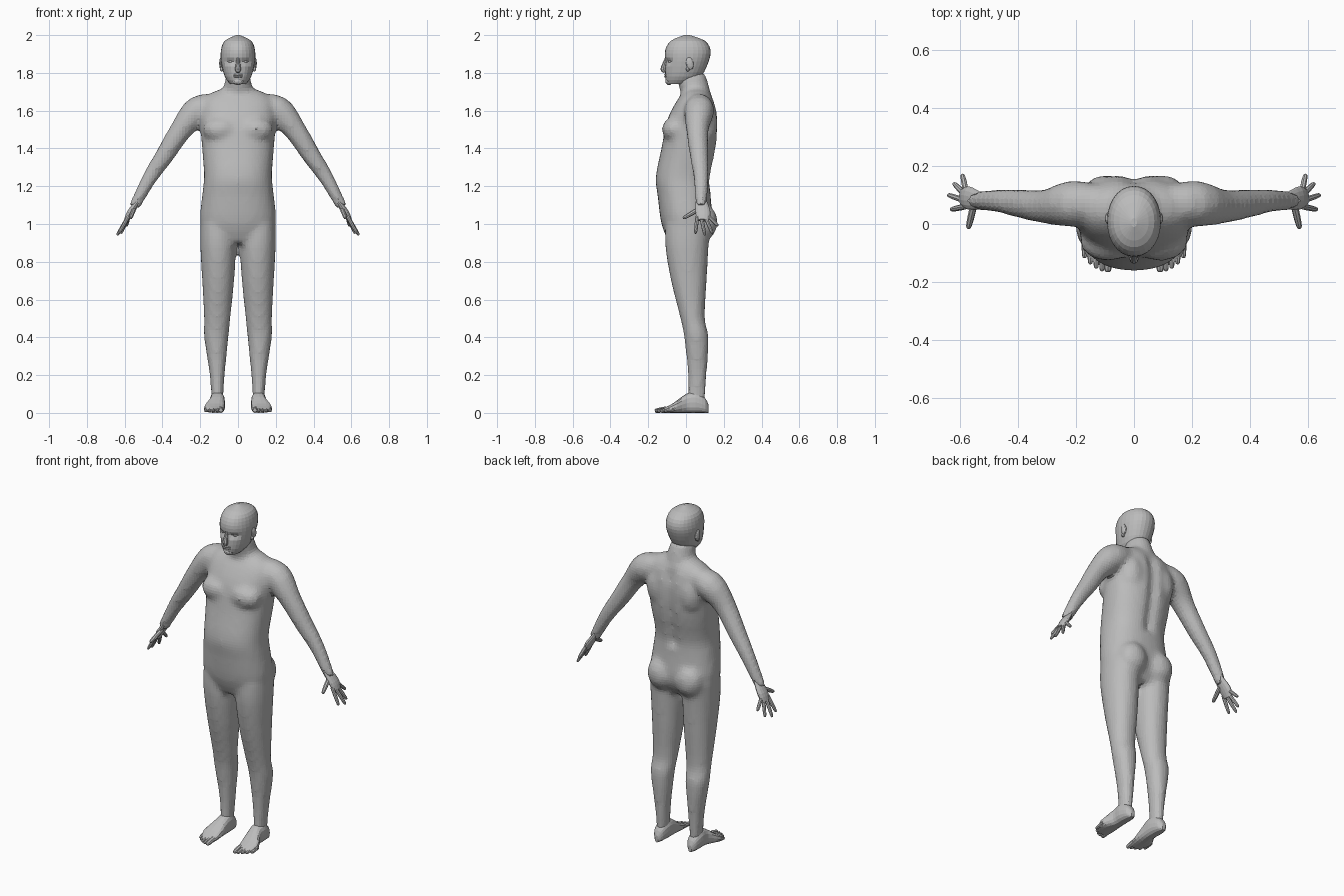
import bpy
import bmesh
from math import sin, cos, pi, copysign
from mathutils import Vector, Matrix

cube = bpy.data.objects.get("Cube")
if cube:
    bpy.data.objects.remove(cube)

grey = bpy.data.materials.new("body grey")
grey.use_nodes = True
grey.diffuse_color = (0.5, 0.5, 0.5, 1)
grey.node_tree.nodes["Principled BSDF"].inputs["Base Color"].default_value = grey.diffuse_color

ACROSS_X = Vector((1, 0, 0))
ACROSS_Y = Vector((0, 1, 0))


def smooth(rows, steps=3):
    """Fill in rows along a smooth spline through the given ones."""
    result = []
    last = len(rows) - 1
    for i in range(last):
        before, start = rows[max(i - 1, 0)], rows[i]
        end, after = rows[i + 1], rows[min(i + 2, last)]
        for k in range(steps):
            t = k / steps
            result.append(tuple(
                b + t / 2 * (c - a + t * (2 * a - 5 * b + 4 * c - d + t * (3 * b - 3 * c + d - a)))
                for a, b, c, d in zip(before, start, end, after)))
    return result + [rows[last]]


def oval(sides, power=2):
    """Unit superellipse points, starting at the positive first axis."""
    angles = [2 * pi * i / sides for i in range(sides)]
    return [tuple(copysign(abs(f(angle)) ** (2 / power), f(angle)) for f in (cos, sin))
            for angle in angles]


def level_rings(rows, sides=24, power=2.1):
    """Horizontal rings from rows of height, right, left, front, back."""
    return [[Vector((((right + left) + (left - right) * c) / 2,
                     ((front + back) + (back - front) * s) / 2, height))
             for c, s in oval(sides, power)]
            for height, right, left, front, back in smooth(rows)]


def centred_rings(rows, sides=24, power=2.1):
    """Horizontal rings from rows of height, half width, front, back."""
    return level_rings([(height, -half, half, front, back) for height, half, front, back in rows],
                       sides, power)


def tube_rings(rows, across, flatness=1, sides=10):
    """Rings along a path of x, y, z, radius."""
    rows = smooth(rows)
    points = [Vector(row[:3]) for row in rows]
    rings = []
    for i, point in enumerate(points):
        along = (points[min(i + 1, len(points) - 1)] - points[max(i - 1, 0)]).normalized()
        wide = (across - along * across.dot(along)).normalized()
        thick = along.cross(wide) * flatness
        rings.append([point + (wide * c + thick * s) * row_radius
                      for row_radius in [rows[i][3]] for c, s in oval(sides)])
    return rings


def skin(bm, rings, side=1):
    """Bridge the rings and cap both ends; a negative side mirrors them."""
    loops = [[bm.verts.new((p.x * side, p.y, p.z)) for p in ring] for ring in rings]
    faces = [bm.faces.new(loops[0]), bm.faces.new(loops[-1])]
    for low, high in zip(loops, loops[1:]):
        for i in range(len(low)):
            faces.append(bm.faces.new((low[i - 1], low[i], high[i], high[i - 1])))
    bmesh.ops.recalc_face_normals(bm, faces=faces)


def ball(bm, center, radii, tilt=0):
    matrix = Matrix.Translation(center) @ Matrix.Rotation(tilt, 4, 'X') @ Matrix.Diagonal((*radii, 1))
    bmesh.ops.create_icosphere(bm, subdivisions=2, radius=1, matrix=matrix)


def digit(bm, base, tip, radius, across):
    """A tapered finger or toe."""
    base, tip = Vector(base), Vector(tip)
    rows = [(*base.lerp(tip, reach), radius * scale)
            for reach, scale in ((0, 1), (.5, 1), (.9, .8), (1, .4))]
    skin(bm, tube_rings(rows, across, sides=8))


def finish(name, bm, mirror=False):
    mesh = bpy.data.meshes.new(name)
    bm.to_mesh(mesh)
    bm.free()
    mesh.materials.append(grey)
    part = bpy.data.objects.new(name, mesh)
    bpy.context.scene.collection.objects.link(part)
    if mirror:
        part.modifiers.new("mirror", 'MIRROR').use_mirror_merge = False
    return part


# Body: torso, neck, arms and legs fused into one skin
bm = bmesh.new()
torso = centred_rings([
    (.9, .14, -.09, .09), (1, .2, -.13, .14), (1.15, .19, -.15, .13), (1.25, .18, -.16, .13),
    (1.4, .19, -.13, .16), (1.55, .2, -.1, .17), (1.65, .19, -.05, .15), (1.7, .13, -.01, .12),
    (1.72, .06, .01, .1)], sides=32, power=2.3)
for ring in torso:
    for point in ring:  # spine groove
        if abs(point.x) < .02 and point.y > .05 and 1.2 < point.z < 1.65:
            point.y -= .02
skin(bm, torso)
skin(bm, centred_rings([(1.6, .1, -.02, .14), (1.7, .08, -.03, .13), (1.8, .06, -.06, .1)]))

arm = tube_rings([
    (.1, .07, 1.63, .06), (.21, .07, 1.6, .08), (.3, .06, 1.5, .06),
    (.39, .07, 1.36, .05), (.47, .08, 1.24, .04), (.55, .08, 1.09, .03)], ACROSS_Y, sides=20)
leg = level_rings([
    (1, .02, .2, -.11, .13), (.88, .01, .2, -.11, .12), (.7, .02, .19, -.08, .11),
    (.5, .04, .18, -.03, .1), (.4, .05, .18, -.01, .12), (.2, .07, .15, .01, .11),
    (.05, .08, .14, .01, .1)])
for side in (1, -1):
    skin(bm, arm, side)
    skin(bm, leg, side)
    buttock, chest = (side * .09, .09, 1.01), (side * .09, -.06, 1.5)
    shoulder_blade, knee = (side * .1, .1, 1.53), (side * .11, 0, .55)
    ball(bm, buttock, (.09, .08, .1))
    ball(bm, chest, (.1, .07, .07))
    ball(bm, shoulder_blade, (.08, .07, .12))
    ball(bm, knee, (.04, .04, .05))
body = finish("body", bm)
fuse = body.modifiers.new("fuse", 'REMESH')
fuse.mode = 'VOXEL'
fuse.voxel_size = .016
relax = body.modifiers.new("relax", 'SMOOTH')
relax.factor = .5
relax.iterations = 6

# Head with eye sockets
bm = bmesh.new()
eye_height = 1.86
head = centred_rings([
    (1.74, .04, -.1, .02), (1.78, .07, -.11, .08), (eye_height, .09, -.11, .12),
    (1.92, .09, -.11, .13), (1.97, .07, -.08, .1), (2, .01, -.01, .02)], sides=28)
for ring in head:
    for point in ring:
        at_eye = abs(point.z - eye_height) < .01 and .01 < abs(point.x) < .06
        if at_eye and point.y < 0:
            point.y += .012
skin(bm, head)
finish("head", bm)

# Nose, lips and chin
bm = bmesh.new()
skin(bm, tube_rings([(0, -.1, 1.89, .007), (0, -.11, eye_height, .01),
                     (0, -.12, 1.82, .016), (0, -.11, 1.81, .012)], ACROSS_X))
finish("nose", bm)
bm = bmesh.new()
for height in (1.78, 1.79):
    ball(bm, (0, -.106, height), (.026, .01, .006))
finish("lips", bm)
bm = bmesh.new()
ball(bm, (0, -.09, 1.755), (.03, .02, .02))
finish("chin", bm)

# Eyes and ears
bm = bmesh.new()
ball(bm, (.035, -.08, eye_height), (.017, .013, .01))
finish("eye", bm, mirror=True)
bm = bmesh.new()
ball(bm, (.09, .02, 1.85), (.01, .02, .034), tilt=.2)
ball(bm, (.086, .01, 1.82), (.01, .01, .013))
finish("ear", bm, mirror=True)

# Hands: palm, four fingers and thumb
bm = bmesh.new()
skin(bm, tube_rings([(.53, .08, 1.12, .03), (.57, .09, 1.06, .04), (.59, .09, 1.02, .03)],
                    ACROSS_Y, flatness=.45, sides=14))
fingertips = [(.63, .05, .95), (.64, .1, .94), (.62, .14, .95), (.59, .17, .99)]
for i, tip in enumerate(fingertips):
    digit(bm, (.58, .06 + .02 * i, 1.04), tip, .01, ACROSS_Y)
digit(bm, (.55, .07, 1.08), (.57, -.015, 1.03), .012, ACROSS_X)
finish("hand", bm, mirror=True)

# Feet: rows of y, inner edge, outer edge and instep height
bm = bmesh.new()
foot = smooth([(.12, .1, .12, .04), (.1, .08, .14, .08), (.05, .07, .15, .11),
               (0, .07, .15, .1), (-.07, .07, .18, .05), (-.13, .08, .15, .02)])
skin(bm, [[Vector((((inner + outer) + (outer - inner) * c) / 2, y, instep * (1 + s) / 2))
           for c, s in oval(16, 2.5)]
          for y, inner, outer, instep in foot])
for i in range(5):
    x, y = .09 + .02 * i, -.165 + .003 * i * i
    radius = .01 if i else .014
    digit(bm, (x, y + .06, .02), (x, y, .01), radius, ACROSS_X)
finish("foot", bm, mirror=True)
